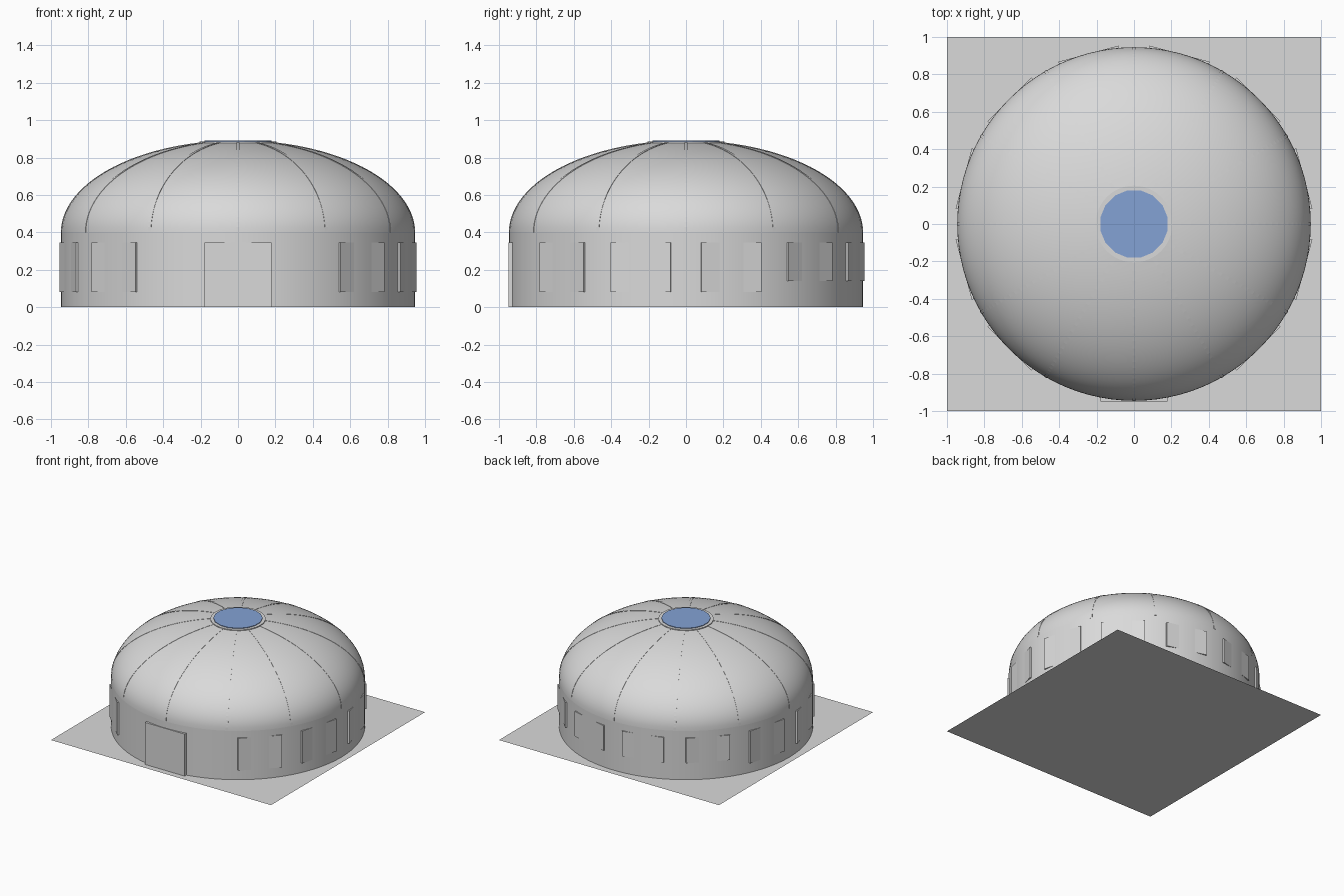
import bpy, bmesh, math
from mathutils import Matrix

cube = bpy.data.objects.get("Cube")
if cube:
    bpy.data.objects.remove(cube)

WALL_R, WALL_H, DOME_H, RING_R = 0.945, 0.4, 0.49, 0.2


def material(name, rgb):
    m = bpy.data.materials.new(name)
    m.use_nodes = True
    m.diffuse_color = (*rgb, 1)
    m.node_tree.nodes["Principled BSDF"].inputs["Base Color"].default_value = (*rgb, 1)
    return m


concrete = material("pale grey", (0.7, 0.7, 0.7))
glass = material("sky blue", (0.23, 0.36, 0.66))


def add(name, bm, mat, smooth=False):
    bmesh.ops.recalc_face_normals(bm, faces=bm.faces)
    me = bpy.data.meshes.new(name)
    bm.to_mesh(me)
    bm.free()
    me.materials.append(mat)
    ob = bpy.data.objects.new(name, me)
    bpy.context.collection.objects.link(ob)
    if smooth:
        bpy.context.view_layer.objects.active = ob
        ob.select_set(True)
        bpy.ops.object.shade_smooth_by_angle(angle=math.radians(30))
        ob.select_set(False)
    return ob


def box(name, size, centre, turn, mat):
    bm = bmesh.new()
    place = Matrix.Rotation(turn, 4, 'Z') @ Matrix.Translation(centre)
    bmesh.ops.create_cube(bm, size=1, matrix=place @ Matrix.Diagonal((*size, 1)))
    return add(name, bm, mat)


def lathe(name, profile, steps, mat):
    bm = bmesh.new()
    verts = [bm.verts.new((r, 0, z)) for r, z in profile]
    edges = [bm.edges.new(pair) for pair in zip(verts, verts[1:])]
    bmesh.ops.spin(bm, geom=verts + edges, cent=(0, 0, 0), axis=(0, 0, 1),
                   angle=math.tau, steps=steps)
    bmesh.ops.remove_doubles(bm, verts=bm.verts, dist=1e-5)
    return add(name, bm, mat, smooth=True)


def dome_arc(lift=0.0, steps=24):
    # Quarter ellipse from the wall top to the skylight ring
    last = math.acos(RING_R / WALL_R)
    return [((WALL_R + lift) * math.cos(last * i / steps),
             WALL_H + (DOME_H + lift) * math.sin(last * i / steps))
            for i in range(steps + 1)]


# Ground slab, a bare sheet
bm = bmesh.new()
bmesh.ops.create_grid(bm, x_segments=1, y_segments=1, size=1)
add("ground_slab", bm, concrete)

# Round wall and dome
lathe("wall", [(WALL_R, 0), (WALL_R, WALL_H)], 96, concrete)
lathe("dome", dome_arc(), 96, concrete)

# Skylight with its surrounding ring
lathe("skylight_ring", [(0.205, 0.87), (0.205, 0.885), (0, 0.885)], 48, concrete)
bm = bmesh.new()
bmesh.ops.create_cone(bm, cap_ends=True, segments=16, radius1=0.183, radius2=0.183,
                      depth=0.01, matrix=Matrix.Translation((0, 0, 0.885))
                      @ Matrix.Rotation(math.pi / 16, 4, 'Z'))
add("skylight", bm, glass)

# Twelve slim ribs that just break the dome surface
for k in range(12):
    bm = bmesh.new()
    outer, inner = dome_arc(0.002), dome_arc(-0.015)
    face = bm.faces.new([bm.verts.new((r, -0.009, z)) for r, z in outer + inner[::-1]])
    side = bmesh.ops.extrude_face_region(bm, geom=[face])["geom"]
    bmesh.ops.translate(bm, vec=(0, 0.018, 0),
                        verts=[v for v in side if isinstance(v, bmesh.types.BMVert)])
    bmesh.ops.rotate(bm, verts=bm.verts, cent=(0, 0, 0),
                     matrix=Matrix.Rotation(math.tau * k / 12, 3, 'Z'))
    add(f"rib_{k + 1}", bm, concrete)

# Flat window panels between ribs, with shorter ones along the back
for k in range(12):
    turn = math.radians(15 + 30 * k)
    if k in (8, 9):  # the door takes these two bays
        continue
    low, high = (0.14 if math.sin(turn) > 0.5 else 0.08), 0.345
    box(f"window_{k + 1}", (0.04, 0.332, high - low),
        (0.9225, 0, (low + high) / 2), turn, concrete)

# Front door
box("door", (0.36, 0.06, 0.345), (0, -0.92, 0.1725), 0, concrete)
